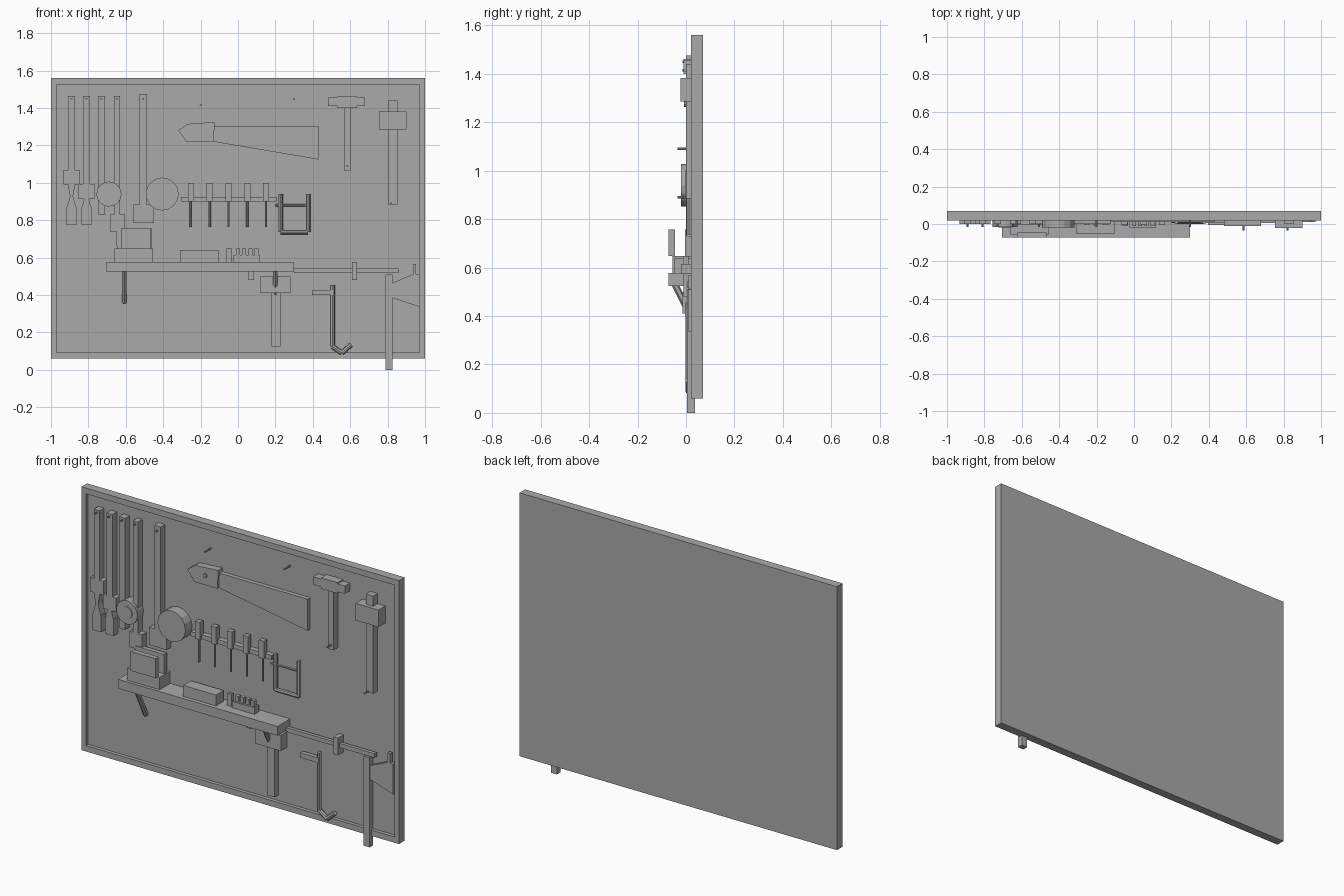
import bpy, bmesh, math
from mathutils import Vector

grey = bpy.data.materials.new("workshop_grey")
grey.diffuse_color = (0.4, 0.4, 0.4, 1)
BACK = 0.04  # recessed panel surface


def finish(name, bm):
    bmesh.ops.recalc_face_normals(bm, faces=bm.faces)
    me = bpy.data.meshes.new(name)
    bm.to_mesh(me)
    bm.free()
    me.materials.append(grey)
    ob = bpy.data.objects.new(name, me)
    bpy.context.collection.objects.link(ob)
    return ob


def plate(name, pts, y0=0.0, y1=BACK):
    """Extrude an x-z outline from y0 to y1."""
    bm = bmesh.new()
    face = bm.faces.new([bm.verts.new((x, y0, z)) for x, z in pts])
    out = bmesh.ops.extrude_face_region(bm, geom=[face])
    verts = [v for v in out["geom"] if isinstance(v, bmesh.types.BMVert)]
    bmesh.ops.translate(bm, verts=verts, vec=(0, y1 - y0, 0))
    return finish(name, bm)


def box(name, x0, x1, z0, z1, y0=0.0, y1=BACK):
    return plate(name, [(x0, z0), (x1, z0), (x1, z1), (x0, z1)], y0, y1)


def rod(name, a, b, r, sides=8):
    a, b = Vector(a), Vector(b)
    bm = bmesh.new()
    bmesh.ops.create_cone(bm, cap_ends=True, segments=sides, radius1=r,
                          radius2=r, depth=(b - a).length)
    bm.transform((b - a).to_track_quat("Z", "Y").to_matrix().to_4x4())
    bmesh.ops.translate(bm, verts=bm.verts, vec=(a + b) / 2)
    return finish(name, bm)


def rods(name, pts, y, r):
    for a, b in zip(pts, pts[1:]):
        rod(name, (a[0], y, a[1]), (b[0], y, b[1]), r)


def pin(x, z, y=-0.015):
    rod("pin", (x, y, z), (x, BACK, z), 0.005)


# Backing board with a recessed panel inside the frame
board = bmesh.new()
bmesh.ops.create_cube(board, size=1)
for v in board.verts:
    v.co = (v.co.x * 2, 0.045 + v.co.y * 0.05, 0.81 + v.co.z * 1.5)
board.normal_update()
front = min(board.faces, key=lambda f: f.calc_center_median().y)
bmesh.ops.inset_individual(board, faces=[front], thickness=0.04)
for v in front.verts:
    v.co.z += 0.005 if v.co.z < 0.5 else -0.005
# Step the inset face back
out = bmesh.ops.extrude_face_region(board, geom=[front])
bmesh.ops.translate(board, vec=(0, BACK - 0.02, 0),
                    verts=[v for v in out["geom"] if isinstance(v, bmesh.types.BMVert)])
if front.is_valid:
    board.faces.remove(front)
finish("backing_board", board)

# Two pliers with hourglass jaws
for x, z in ((-0.89, 1.07), (-0.81, 0.995)):
    box("plier_handle", x - 0.018, x + 0.018, z, 1.465)
    box("plier_joint", x - 0.042, x + 0.042, z - 0.08, z)
    plate("plier_neck", [(x - 0.024, 0.87), (x + 0.024, 0.87), (x + 0.008, 0.93),
                         (x + 0.02, 0.995), (x - 0.02, 0.995), (x - 0.008, 0.93)])
    box("plier_tip", x - 0.027, x + 0.027, 0.775, 0.87)
    pin(x, 1.45)

# Tape disc on its bar, next to a long wrench
box("disc_handle", -0.749, -0.711, 0.83, 1.465)
rod("small_disc", (-0.69, -0.015, 0.94), (-0.69, BACK, 0.94), 0.067, 16)
rod("disc_hub", (-0.69, -0.02, 0.94), (-0.69, 0, 0.94), 0.035, 16)
box("wrench_handle", -0.663, -0.631, 0.82, 1.465)
box("wrench_jaw", -0.685, -0.605, 0.74, 0.83)
box("wrench_stem", -0.65, -0.60, 0.66, 0.74)
for x in (-0.73, -0.647, -0.507):
    pin(x, 1.45)

# Long bar with end block and large disc
box("long_handle", -0.527, -0.488, 0.885, 1.475)
box("long_handle_foot", -0.56, -0.45, 0.785, 0.885)
rod("large_disc", (-0.405, -0.02, 0.94), (-0.405, BACK, 0.94), 0.088, 16)

# Empty wall pins
pin(-0.2, 1.415)
pin(0.3, 1.45)

# Hand saw
plate("saw_blade", [(-0.13, 1.305), (0.43, 1.305), (0.43, 1.125), (-0.13, 1.22)],
      0.012, 0.036)
plate("saw_handle", [(-0.32, 1.28), (-0.275, 1.22), (-0.13, 1.22), (-0.125, 1.325),
                     (-0.27, 1.315)])
rod("saw_bolt", (-0.205, -0.008, 1.275), (-0.205, 0.01, 1.275), 0.011)

# Hammer
box("hammer_handle", 0.567, 0.602, 1.065, 1.41)
box("hammer_head", 0.53, 0.635, 1.40, 1.462, -0.01)
box("hammer_face", 0.48, 0.53, 1.41, 1.455, -0.01, 0.035)
box("hammer_claw", 0.635, 0.68, 1.41, 1.455, -0.01, 0.035)
pin(0.585, 1.09, -0.035)

# Upright and hanging mallets
box("mallet_handle", 0.805, 0.852, 0.885, 1.44)
box("mallet_head", 0.755, 0.90, 1.285, 1.382, -0.022)
pin(0.82, 0.89, -0.035)
box("low_mallet_handle", 0.178, 0.227, 0.125, 0.45, 0.005)
box("low_mallet_head", 0.118, 0.28, 0.41, 0.50, -0.015)

# Screwdriver rack
box("screwdriver_rail", -0.305, 0.205, 0.90, 0.925, 0.01)
for i in range(5):
    x = -0.252 + i * 0.1005
    box("screwdriver_handle", x - 0.016, x + 0.016, 0.90, 1.0, -0.005, 0.025)
    rod("screwdriver_shaft", (x, 0.01, 0.765), (x, 0.01, 0.905), 0.006)

# Small hacksaw frame
rods("hacksaw_frame", [(0.228, 0.94), (0.228, 0.737), (0.375, 0.737), (0.375, 0.94)],
     0.012, 0.012)
rods("hacksaw_blade", [(0.20, 0.88), (0.36, 0.88)], 0.012, 0.006)

# Shelf and its slanted brackets
box("shelf", -0.705, 0.30, 0.525, 0.578, -0.073, 0.07)
for x in (-0.608, 0.2):
    rod("shelf_bracket", (x, -0.045, 0.53), (x, 0.04, 0.36), 0.014, 6)
box("shelf_hook", 0.053, 0.085, 0.48, 0.525, -0.005)

# Bench vice on the shelf
box("vice_base", -0.66, -0.455, 0.578, 0.648, -0.055)
box("vice_front_jaw", -0.625, -0.468, 0.648, 0.758, -0.073, -0.045)
box("vice_rear_jaw", -0.645, -0.462, 0.648, 0.758, -0.005, 0.02)

# Parts box and bit holder on the shelf
box("parts_box", -0.31, -0.104, 0.578, 0.64, -0.05, 0.02)
box("bit_holder", -0.023, 0.118, 0.578, 0.615, -0.02, 0.02)
for i in range(4):
    x = 0.0 + i * 0.033
    box("bit", x - 0.011, x + 0.011, 0.615, 0.648, -0.012, 0.01)
for x in (-0.055, -0.04):
    box("spare_bit", x - 0.007, x + 0.007, 0.578, 0.648, -0.01, 0.01)

# Sliding bar clamp
box("clamp_bar", 0.30, 0.857, 0.518, 0.542, 0.005, 0.025)
box("clamp_slider", 0.61, 0.637, 0.48, 0.578, -0.01)

# Hooked pry bar
box("pry_bar_grip", 0.395, 0.51, 0.40, 0.428, -0.005, 0.02)
rods("pry_bar", [(0.505, 0.455), (0.505, 0.125), (0.555, 0.09), (0.605, 0.135)],
     0.01, 0.013)

# Axe hanging below the board
box("axe_handle", 0.788, 0.826, 0.0, 0.51, 0.005, 0.037)
plate("axe_blade", [(0.826, 0.385), (0.97, 0.337), (0.97, 0.51), (0.952, 0.512),
                    (0.952, 0.567), (0.936, 0.567), (0.936, 0.512), (0.826, 0.465)],
      0.01, 0.03)
